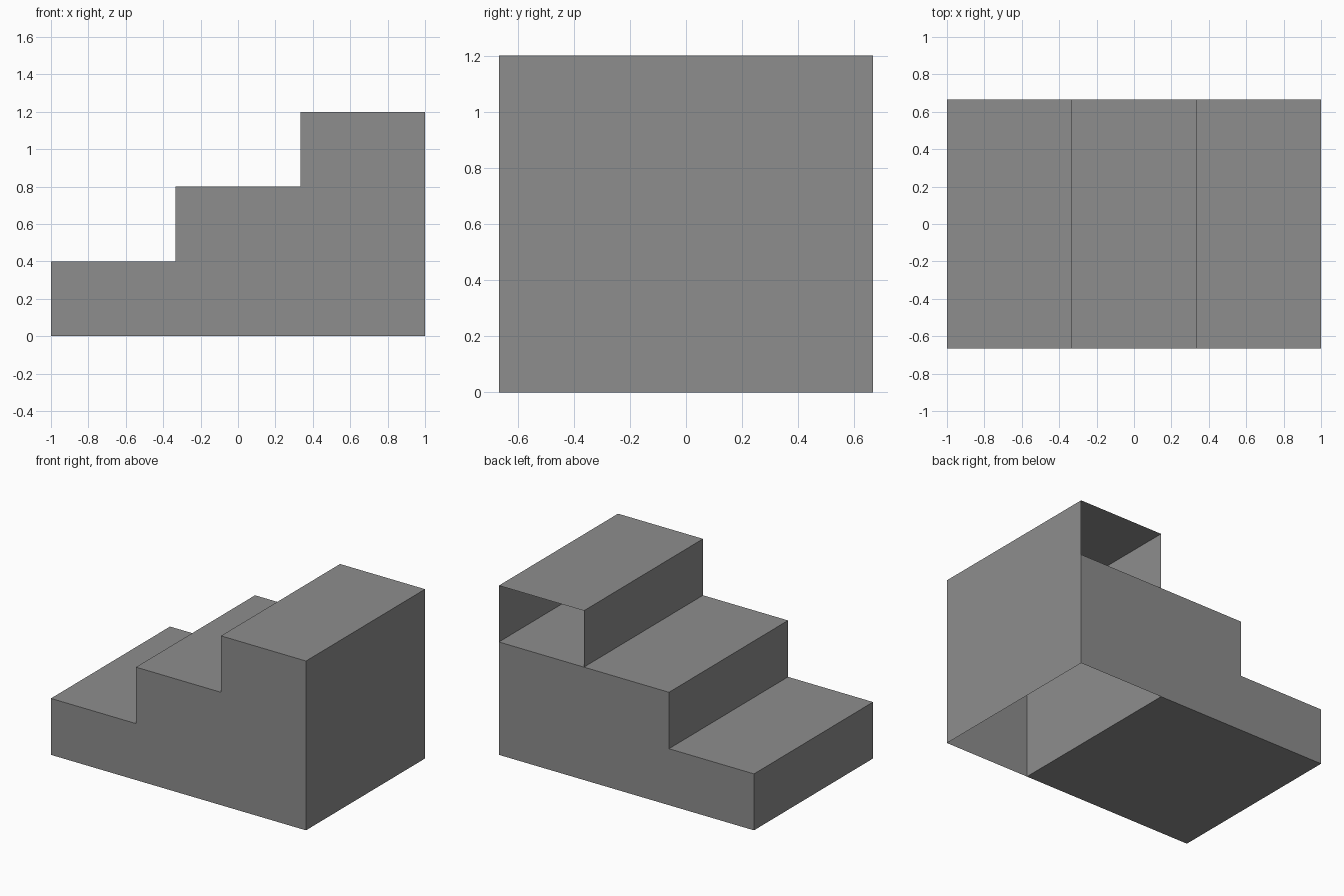
import bpy

if "Cube" in bpy.data.objects:
    bpy.data.objects.remove(bpy.data.objects["Cube"])

W, H = 2 / 3, 0.4   # tread depth and step height
Y = 2 / 3           # half width
A, B = -1 + W, -1 + 2 * W

grey = bpy.data.materials.new("grey")
grey.diffuse_color = (0.27, 0.27, 0.27, 1)
grey.use_nodes = True
grey.node_tree.nodes["Principled BSDF"].inputs["Base Color"].default_value = grey.diffuse_color


def part(name, verts, faces):
    mesh = bpy.data.meshes.new(name)
    mesh.from_pydata(verts, [], faces)
    mesh.materials.append(grey)
    obj = bpy.data.objects.new(name, mesh)
    bpy.context.collection.objects.link(obj)
    return obj


def extrude(profile):
    """Front ring followed by back ring of an x-z profile."""
    return [(x, y, z) for y in (-Y, Y) for x, z in profile]


# Closed solid of the two lower steps
lower = [(-1, 0), (B, 0), (B, 2 * H), (A, 2 * H), (A, H), (-1, H)]
n = len(lower)
sides = [(i, i + n, (i + 1) % n + n, (i + 1) % n) for i in range(n)]
sides = [f[::-1] for f in sides]
part("lower_steps", extrude(lower),
     sides + [tuple(range(n)), tuple(range(2 * n - 1, n - 1, -1))])

# Hollow top step: open underneath and open at the upper back
upper = [(B, 0), (1, 0), (1, 2 * H), (1, 3 * H), (B, 3 * H), (B, 2 * H)]
part("top_step", extrude(upper), [
    (0, 1, 2, 3, 4, 5),      # front wall
    (1, 7, 8, 2), (2, 8, 9, 3),  # right wall
    (3, 9, 10, 4),           # top tread
    (4, 10, 11, 5),          # riser
    (5, 2, 8, 11),           # inner shelf
    (7, 6, 11, 8),           # lower back wall
])
